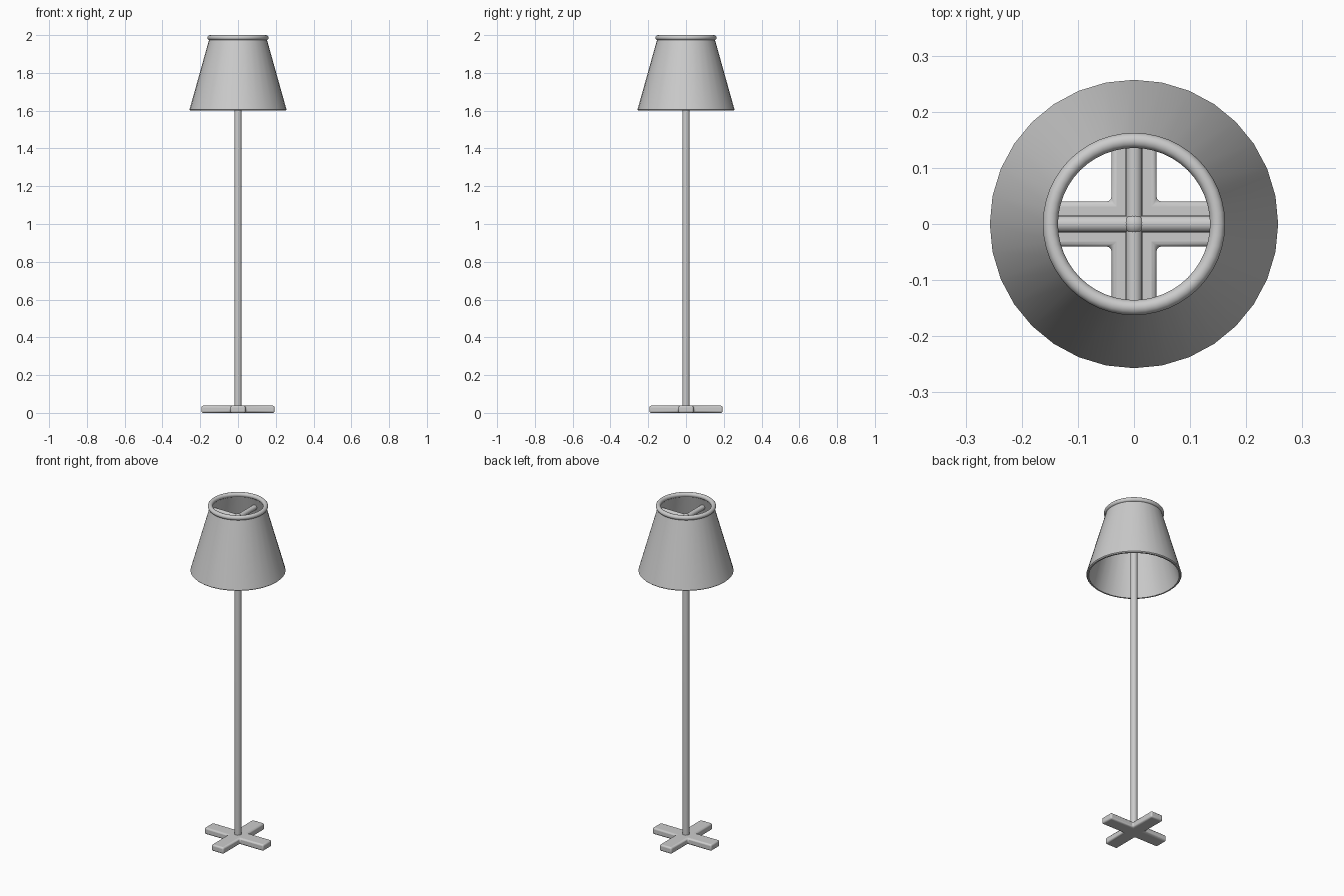
import bpy, bmesh, math
from mathutils import Matrix

if "Cube" in bpy.data.objects:
    bpy.data.objects.remove(bpy.data.objects["Cube"])


def add_mesh(name, bm, angle=40):
    bmesh.ops.recalc_face_normals(bm, faces=bm.faces)
    mesh = bpy.data.meshes.new(name)
    bm.to_mesh(mesh)
    bm.free()
    obj = bpy.data.objects.new(name, mesh)
    bpy.context.collection.objects.link(obj)
    bpy.ops.object.select_all(action='DESELECT')
    obj.select_set(True)
    bpy.context.view_layer.objects.active = obj
    bpy.ops.object.shade_smooth_by_angle(angle=math.radians(angle))
    return obj


def lathe(name, profile, sides, closed):
    """Spin an (r, z) profile round the z axis."""
    bm = bmesh.new()
    vs = [bm.verts.new((r, 0, z)) for r, z in profile]
    pairs = list(zip(vs, vs[1:])) + ([(vs[-1], vs[0])] if closed else [])
    es = [bm.edges.new(p) for p in pairs]
    bmesh.ops.spin(bm, geom=vs + es, cent=(0, 0, 0), axis=(0, 0, 1),
                   angle=math.tau, steps=sides, use_duplicate=False)
    bmesh.ops.remove_doubles(bm, verts=bm.verts, dist=1e-5)
    return add_mesh(name, bm)


# Cross-shaped foot with softened edges
L, W, H = 0.194, 0.04, 0.038
bm = bmesh.new()
outline = []
for k in range(4):
    c, s = math.cos(k * math.pi / 2), math.sin(k * math.pi / 2)
    for x, y in ((L, -W), (L, W), (W, W)):
        outline.append(bm.verts.new((x * c - y * s, x * s + y * c, 0)))
face = bm.faces.new(outline)
ext = bmesh.ops.extrude_face_region(bm, geom=[face])
bmesh.ops.translate(bm, vec=(0, 0, H),
                    verts=[g for g in ext['geom'] if isinstance(g, bmesh.types.BMVert)])
foot = add_mesh("cross_base", bm)
bev = foot.modifiers.new("soft_edges", 'BEVEL')
bev.width = 0.009
bev.segments = 3
bev.limit_method = 'ANGLE'

# Pole with a domed tip
R, Z = 0.019, 1.922
dome = [(R * math.cos(t * math.pi / 12), Z + R * math.sin(t * math.pi / 12)) for t in range(6)]
lathe("pole", [(0, 0.01), (R, 0.01)] + dome + [(0, Z + R)], 24, False)

# Crossed rods holding the shade
for name, axis in (("shade_rod_x", 'Y'), ("shade_rod_y", 'X')):
    bm = bmesh.new()
    bmesh.ops.create_cone(bm, cap_ends=True, segments=16, radius1=0.015, radius2=0.015,
                          depth=0.312,
                          matrix=Matrix.Translation((0, 0, 1.92)) @ Matrix.Rotation(math.pi / 2, 4, axis))
    add_mesh(name, bm)

# Thin open conical shade
lathe("lamp_shade", [(0.252, 1.6), (0.257, 1.605), (0.15, 1.987), (0.141, 1.987), (0.244, 1.6)],
      32, True)

# Rolled ring at the top of the shade
ring = [(0.149 + 0.0135 * math.cos(t * math.tau / 12),
         1.9865 + 0.0135 * math.sin(t * math.tau / 12)) for t in range(12)]
lathe("shade_top_ring", ring, 48, True)
